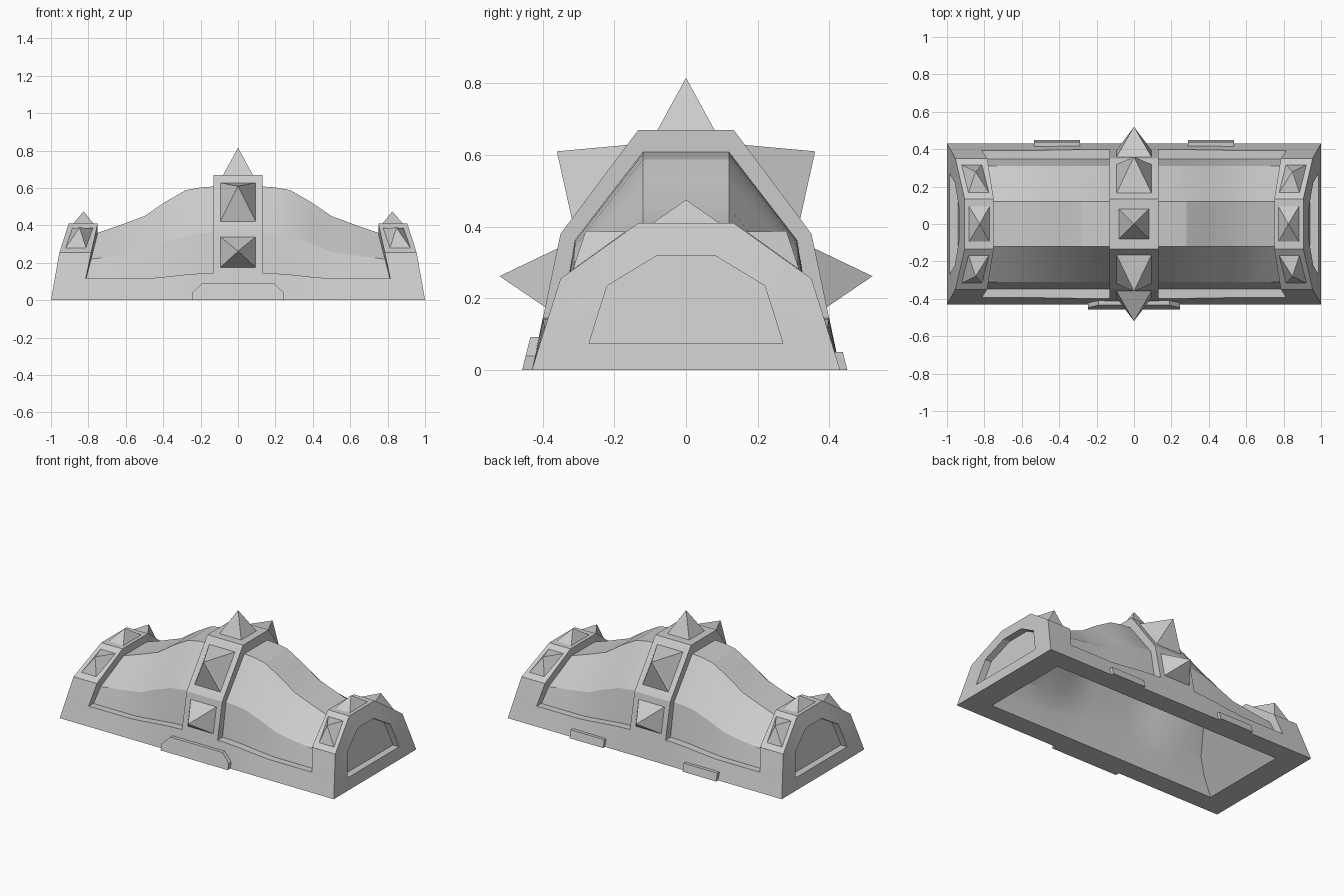
import bpy, bmesh, math

if "Cube" in bpy.data.objects:
    bpy.data.objects.remove(bpy.data.objects["Cube"])


def finish(name, bm, angle=None):
    bmesh.ops.remove_doubles(bm, verts=bm.verts, dist=0.0005)
    bmesh.ops.recalc_face_normals(bm, faces=bm.faces)
    me = bpy.data.meshes.new(name)
    bm.to_mesh(me)
    bm.free()
    ob = bpy.data.objects.new(name, me)
    bpy.context.collection.objects.link(ob)
    if angle:
        bpy.ops.object.select_all(action='DESELECT')
        ob.select_set(True)
        bpy.context.view_layer.objects.active = ob
        bpy.ops.object.shade_smooth_by_angle(angle=math.radians(angle))
    return ob


def ring(xs, pts):
    """Arch of points from the front foot over the top to the back foot."""
    front = [(x, -y, z) for x, (y, z) in zip(xs, pts)]
    return front + [(x, -y, z) for x, y, z in reversed(front)]


def flip(r):
    return [(-x, y, z) for x, y, z in r]


def panel(xs, top, mid, ledge):
    y = .394 + .18 * (ledge - .115)
    return ring(xs, [(.43, 0), (y, ledge), (.347, ledge), (.31, mid), (.12, top)])


# Cross-sections of one half: raised middle band, sunken panel, raised end band
X = lambda x: [x] * 5
mid_band = ring(X(.13), [(.43, 0), (.3994, .145), (.396, .16), (.35, .38), (.133, .67)])
profile = [(.13, .608, .362, .145), (.2, .603, .358, .143), (.28, .588, .345, .137),
           (.39, .525, .305, .125), (.5, .45, .258, .115), (.64, .398, .238, .115)]
panels = [panel(X(x), t, m, l) for x, t, m, l in profile]
in_x = [.835, .815, .812, .785, .75]
out_x = [1, .98, .978, .955, .905]
panels.append(panel(in_x, .36, .22, .115))
end_pts = [(.43, 0), (.394, .115), (.391, .125), (.35, .255), (.133, .41)]
half = [mid_band] + panels + [ring(in_x, end_pts), ring(out_x, end_pts)]


# Hollow underside: smooth arch with sloped end walls
def hollow(x, top, mid, slope=0):
    pts = [(.30, 0), (.272, mid * .4), (.262, mid * .5), (.22, mid * .85), (.09, top * .85)]
    return ring([x - slope * z for _, z in pts], pts)


under = [hollow(x * .845, t, m) for x, t, m, _ in profile]
last = hollow(.84, .36, .22, .75)
inner_half = [under[0]] + under + [last, last, last]

# Recess in the sloped end faces
rec_pts = [(.27, .075), (.25, .14), (.247, .15), (.22, .235), (.08, .32)]
rec_x = [.987, .975, .973, .958, .934]
rim = ring(rec_x, rec_pts)
floor = ring([x - .045 for x in rec_x], rec_pts)

bm = bmesh.new()


def rows(rings):
    return [[bm.verts.new(p) for p in r] for r in rings]


def skin(a, b, closed=False):
    for i in range(len(a) - (0 if closed else 1)):
        j = (i + 1) % len(a)
        if len({a[i], a[j], b[j], b[i]}) == 4:
            bm.faces.new((a[i], a[j], b[j], b[i]))


def both(h):
    return [flip(r) for r in reversed(h)] + h


outer = rows(both(half))
inner = rows(both(inner_half[:-2]))
pad = len(outer) - len(inner)
inner = [inner[0]] * (pad // 2) + inner + [inner[-1]] * (pad // 2)
for k in range(len(outer) - 1):
    skin(outer[k], outer[k + 1])
    skin(inner[k], inner[k + 1])
    for e in (0, -1):      # flat rim under the long sides
        vs = [outer[k][e], outer[k + 1][e], inner[k + 1][e]]
        if inner[k][e] is not vs[2]:
            vs.append(inner[k][e])
        bm.faces.new(vs)
for e, f in ((0, flip), (-1, list)):
    r, fl = rows([f(rim), f(floor)])
    skin(outer[e], r, True)
    skin(r, fl, True)
    bm.faces.new(fl)
    bm.faces.new(inner[e])
    bm.faces.new((outer[e][0], outer[e][-1], inner[e][-1], inner[e][0]))
finish("armored_shell", bm, 18)


# Four-sided spikes
def spike(name, corners, apex, sx=1, sy=1):
    bm = bmesh.new()
    b = [bm.verts.new((x * sx, y * sy, z)) for x, y, z in corners]
    t = bm.verts.new((apex[0] * sx, apex[1] * sy, apex[2]))
    bm.faces.new(b)
    for i in range(4):
        bm.faces.new((b[i], b[(i + 1) % 4], t))
    finish(name, bm)


def quad(x0, x1, y0, z0, y1, z1, lean=0):
    return [(x0 + lean, y0, z0), (x1 + lean, y0, z0), (x1, y1, z1), (x0, y1, z1)]


spike("crown_spike", quad(-.08, .08, -.08, .669, .08, .669), (0, 0, .815))
for sy in (-1, 1):
    spike("upper_spike", quad(-.095, .095, .318, .42, .162, .628), (0, .36, .61), 1, sy)
    spike("lower_spike", quad(-.095, .095, .392, .175, .357, .34), (0, .52, .262), 1, sy)
    for sx in (-1, 1):
        spike("end_side_spike", quad(.776, .885, .316, .28, .168, .386, .037), (.847, .28, .388), sx, sy)
for sx in (-1, 1):
    spike("end_top_spike", quad(.772, .882, -.095, .409, .095, .409), (.825, 0, .475), sx)


# Foot tabs
def tab(name, outline, y0, slope, sy):
    bm = bmesh.new()
    a, b = [[bm.verts.new((x, sy * (y - slope * z), z)) for x, z in outline] for y in (y0, .42)]
    bm.faces.new(a)
    bm.faces.new(b)
    for i in range(len(a)):
        j = (i + 1) % len(a)
        bm.faces.new((a[i], a[j], b[j], b[i]))
    finish(name, bm)


tab("front_tab", [(-.245, 0), (.245, 0), (.245, .04), (.19, .093), (-.19, .093), (-.245, .04)], .457, .25, -1)
for s in (-1, 1):
    tab("back_tab", [(s * .29, 0), (s * .535, 0), (s * .535, .05), (s * .29, .05)], .45, .25, 1)
